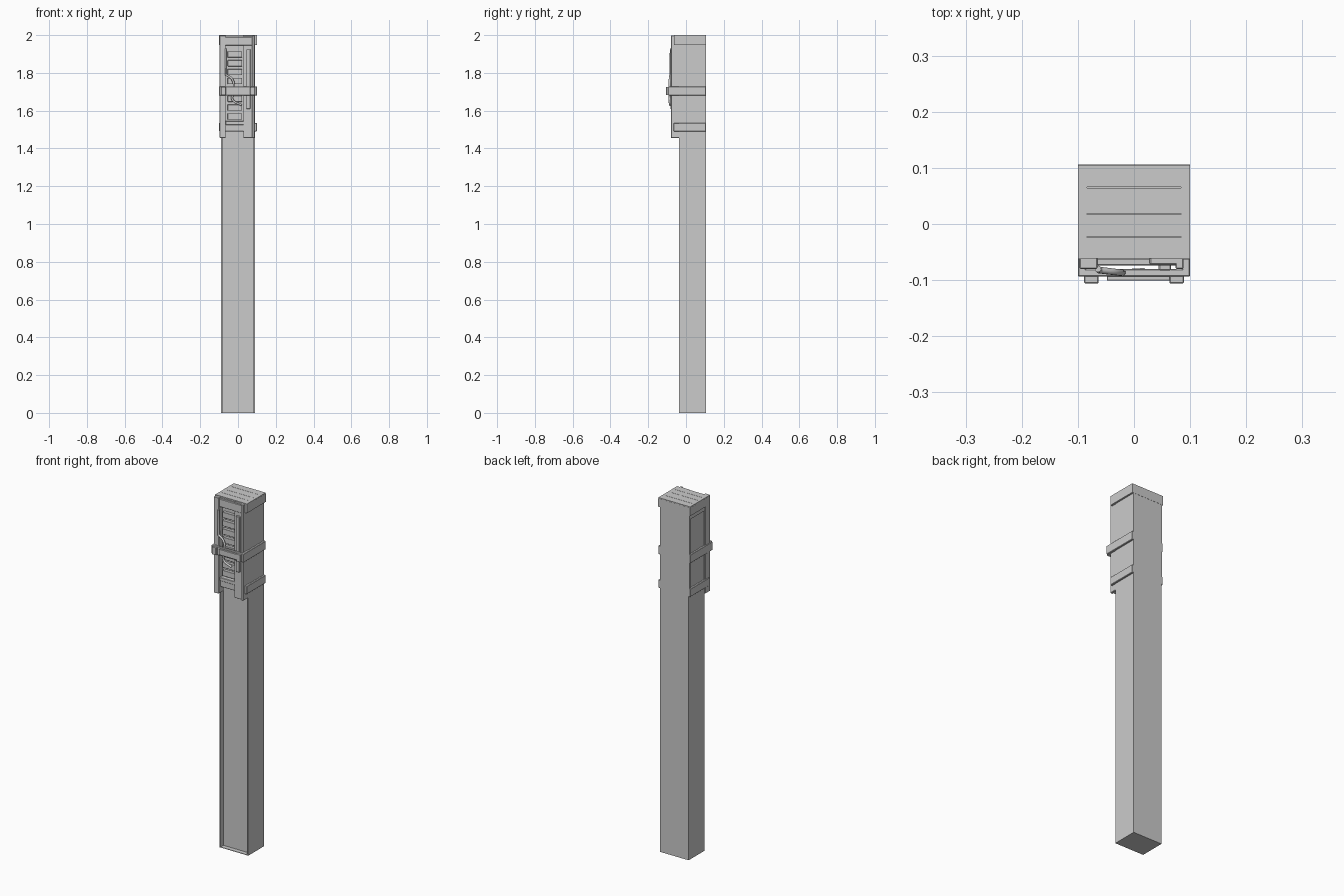
import bpy, bmesh
from mathutils import Vector

if "Cube" in bpy.data.objects:
    bpy.data.objects.remove(bpy.data.objects["Cube"])


def box(name, x, y, z, bevel=0.0):
    bm = bmesh.new()
    bmesh.ops.create_cube(bm, size=1)
    for v in bm.verts:
        v.co = Vector([(r[0] + r[1]) / 2 + c * (r[1] - r[0]) for c, r in zip(v.co, (x, y, z))])
    me = bpy.data.meshes.new(name)
    bm.to_mesh(me)
    bm.free()
    ob = bpy.data.objects.new(name, me)
    bpy.context.collection.objects.link(ob)
    if bevel:
        m = ob.modifiers.new("bevel", "BEVEL")
        m.width = bevel
        m.segments = 1
    return ob


def prism(name, pts, z0, z1):
    bm = bmesh.new()
    f = bm.faces.new([bm.verts.new((x, y, z0)) for x, y in pts])
    r = bmesh.ops.extrude_face_region(bm, geom=[f])
    bmesh.ops.translate(bm, vec=(0, 0, z1 - z0),
                        verts=[v for v in r["geom"] if isinstance(v, bmesh.types.BMVert)])
    bmesh.ops.recalc_face_normals(bm, faces=bm.faces)
    me = bpy.data.meshes.new(name)
    bm.to_mesh(me)
    bm.free()
    ob = bpy.data.objects.new(name, me)
    bpy.context.collection.objects.link(ob)
    return ob


# post: shallow channel open toward the front, closed by a thin foot plate
prism("post", [(-.09, .105), (-.09, -.037), (-.083, -.037), (-.083, -.012),
               (.083, -.012), (.083, -.037), (.09, -.037), (.09, .105)], 0, 1.5)
box("foot_plate", (-.09, .09), (-.037, .105), (0, .003))

# head body and cap with planked top
box("head_body", (-.09, .09), (-.037, .105), (1.49, 1.96))
box("cap", (-.1, .1), (-.063, .106), (1.948, 1.995))
edges = [-.062, -.023, .018, .065, .106]
for i, (y0, y1) in enumerate(zip(edges, edges[1:])):
    box(f"cap_plank_{i}", (-.0835, .0835), (y0 + .0007, y1 - .0007), (1.99, 2.0))
for s, side in ((-1, "left"), (1, "right")):
    box(f"cap_edge_{side}", sorted((s * .0835, s * .0995)), (-.0625, .1055), (1.99, 2.0))

    # lower band and mid band wrap the sides
    xs = sorted((s * .085, s * .1))
    box(f"lower_band_{side}", xs, (-.065, .105), (1.49, 1.535), .002)
    box(f"mid_band_{side}", xs, (-.092, .105), (1.68, 1.728), .002)
    # clamp pads on the mid band
    box(f"clamp_pad_{side}", sorted((s * .063, s * .089)), (-.106, -.09), (1.682, 1.726), .002)

# raised frame on the left side panel
box("side_stile_front", (-.095, -.088), (-.06, -.03), (1.5, 1.96))
box("side_stile_back", (-.095, -.088), (.094, .105), (1.5, 1.96))
box("side_rail_top", (-.095, -.088), (-.03, .094), (1.925, 1.96))

# bands across the front
box("mid_band_front", (-.1, .1), (-.094, -.08), (1.68, 1.728), .002)
box("mid_band_plate", (-.048, .088), (-.101, -.09), (1.688, 1.72), .001)
box("lower_band_front", (-.1, .1), (-.065, -.035), (1.49, 1.535), .002)

# front rails with feet
box("rail_left", (-.097, -.065), (-.08, -.035), (1.455, 1.997), .002)
box("rail_right", (.028, .088), (-.072, -.035), (1.455, 1.997), .002)
box("rail_right_edge", (.074, .088), (-.08, -.06), (1.455, 1.997), .002)
box("front_header", (-.068, .078), (-.074, -.035), (1.945, 1.99), .002)
box("front_sill", (-.066, .03), (-.07, -.035), (1.525, 1.545), .002)
box("front_back_panel", (-.068, .03), (-.045, -.035), (1.53, 1.96))

# louvre slats
for i in range(8):
    z = 1.553 + i * .047
    box(f"slat_{i}", (-.055, .021), (-.062, -.042), (z, z + .032), .001)

# upright handle bar on the right rail
box("handle_bar", (.044, .066), (-.083, -.07), (1.61, 1.925), .002)

# cable hanging across the front
cu = bpy.data.curves.new("cable", "CURVE")
cu.dimensions = "3D"
cu.bevel_depth = .006
cu.bevel_resolution = 2
cu.use_fill_caps = True
path = [(-.064, -.08, 1.93), (-.063, -.082, 1.79), (-.03, -.086, 1.765), (-.022, -.087, 1.70),
        (-.03, -.087, 1.66), (.018, -.084, 1.63)]
sp = cu.splines.new("BEZIER")
sp.bezier_points.add(len(path) - 1)
for p, c in zip(sp.bezier_points, path):
    p.co = c
    p.handle_left_type = p.handle_right_type = "VECTOR" if c[2] > 1.78 else "AUTO"
sp.resolution_u = 6
bpy.context.collection.objects.link(bpy.data.objects.new("cable", cu))
